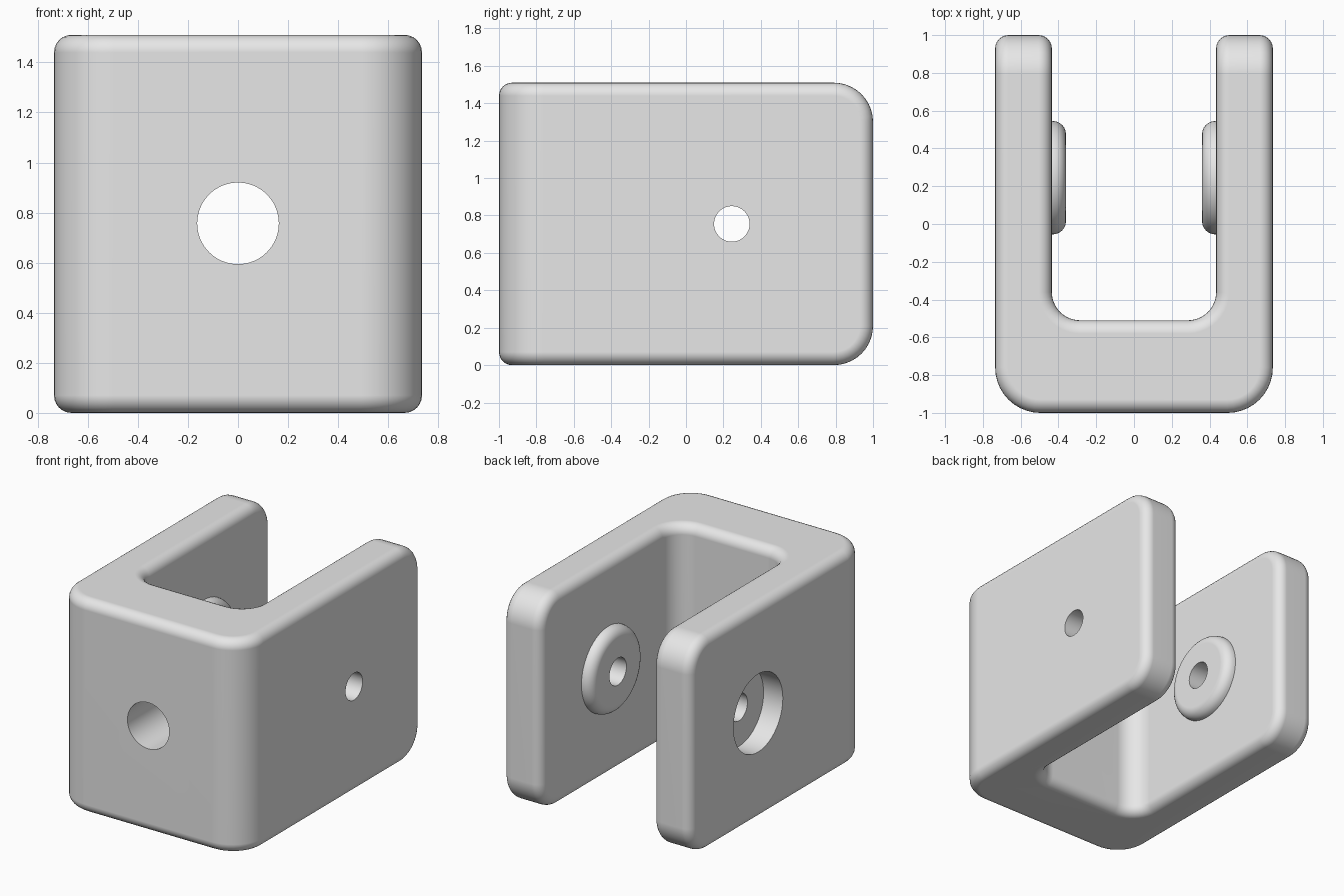
import bpy, bmesh, math
from mathutils import Matrix

if "Cube" in bpy.data.objects:
    bpy.data.objects.remove(bpy.data.objects["Cube"])

W, H, L = 0.735, 1.51, 1.0          # half width, height, half length
INNER, WEB = 0.435, -0.51           # inside face of legs, inside face of web
PIN_Y, PIN_Z = 0.245, 0.755         # pin axis through both legs

grey = bpy.data.materials.new("plain grey")
grey.diffuse_color = (0.8, 0.8, 0.8, 1)
grey.use_nodes = True
grey.node_tree.nodes["Principled BSDF"].inputs["Base Color"].default_value = grey.diffuse_color


def make_object(name, bm):
    bmesh.ops.recalc_face_normals(bm, faces=bm.faces)
    mesh = bpy.data.meshes.new(name)
    bm.to_mesh(mesh)
    bm.free()
    mesh.materials.append(grey)
    ob = bpy.data.objects.new(name, mesh)
    bpy.context.collection.objects.link(ob)
    return ob


def round_edges(bm, test, radius, segments):
    edges = [e for e in bm.edges if test(e)]
    bmesh.ops.bevel(bm, geom=edges, offset=radius, offset_type='OFFSET',
                    segments=segments, profile=0.5, affect='EDGES',
                    clamp_overlap=True)


def lathe(name, profile, matrix, steps=64):
    """Closed solid of revolution about local z from (radius, z) points."""
    bm = bmesh.new()
    rings = [[bm.verts.new((r * math.cos(2 * math.pi * i / steps),
                            r * math.sin(2 * math.pi * i / steps), z))
              for i in range(steps)] for r, z in profile]
    for a, b in zip(rings, rings[1:]):
        for i in range(steps):
            j = (i + 1) % steps
            bm.faces.new((a[i], a[j], b[j], b[i]))
    bm.faces.new(rings[0])
    bm.faces.new(rings[-1])
    bm.transform(matrix)
    return make_object(name, bm)


def combine(target, tool, operation):
    mod = target.modifiers.new(operation.title(), 'BOOLEAN')
    mod.operation, mod.solver, mod.object = operation, 'EXACT', tool
    bpy.context.view_layer.objects.active = target
    bpy.ops.object.modifier_apply(modifier=mod.name)
    bpy.data.objects.remove(tool)


# U-shaped bracket body
bm = bmesh.new()
outline = [(-W, -L), (W, -L), (W, L), (INNER, L),
           (INNER, WEB), (-INNER, WEB), (-INNER, L), (-W, L)]
face = bm.faces.new([bm.verts.new((x, y, 0)) for x, y in outline])
top = bmesh.ops.extrude_face_region(bm, geom=[face])["geom"]
bmesh.ops.translate(bm, vec=(0, 0, H),
                    verts=[v for v in top if isinstance(v, bmesh.types.BMVert)])
bmesh.ops.recalc_face_normals(bm, faces=bm.faces)


def upright(e, y):
    a, b = (v.co for v in e.verts)
    return abs(a.z - b.z) > 1 and abs(a.y - y) < 1e-4 and abs(b.y - y) < 1e-4


def leg_end(e):
    a, b = (v.co for v in e.verts)
    return a.y > L - 1e-4 and b.y > L - 1e-4 and abs(a.z - b.z) < 1e-4


# Large corner radii, then a small fillet on every remaining sharp edge
round_edges(bm, lambda e: upright(e, -L), 0.24, 10)
round_edges(bm, lambda e: upright(e, WEB), 0.15, 10)
round_edges(bm, leg_end, 0.21, 10)
round_edges(bm, lambda e: e.calc_face_angle(0) > math.radians(40), 0.07, 6)
body = make_object("bracket", bm)

# Rounded bosses on the inside of both legs
boss = [(0.30, -0.05), (0.30, 0.005)]
boss += [(0.23 + 0.07 * math.cos(t * math.pi / 12),
          0.005 + 0.07 * math.sin(t * math.pi / 12)) for t in range(1, 7)]
for side in (-1, 1):
    place = (Matrix.Translation((side * INNER, PIN_Y, PIN_Z))
             @ Matrix.Rotation(-side * math.pi / 2, 4, 'Y'))
    combine(body, lathe("boss", boss, place), 'UNION')

# Pin hole through both legs, counterbore on the left, mounting hole in the web
along_x = Matrix.Translation((0, PIN_Y, PIN_Z)) @ Matrix.Rotation(math.pi / 2, 4, 'Y')
along_y = Matrix.Translation((0, 0, 0.757)) @ Matrix.Rotation(math.pi / 2, 4, 'X')
combine(body, lathe("pin_hole", [(0.095, -1), (0.095, 1)], along_x), 'DIFFERENCE')
combine(body, lathe("counterbore", [(0.275, -1), (0.275, -W + 0.15)], along_x), 'DIFFERENCE')
combine(body, lathe("mounting_hole", [(0.163, 0.3), (0.163, 1.2)], along_y), 'DIFFERENCE')

# Smooth fillets with flat main faces
bpy.ops.object.select_all(action='DESELECT')
body.select_set(True)
bpy.context.view_layer.objects.active = body
bpy.ops.object.shade_smooth_by_angle(angle=math.radians(35))
weighted = body.modifiers.new("Weighted normals", 'WEIGHTED_NORMAL')
weighted.keep_sharp = True
